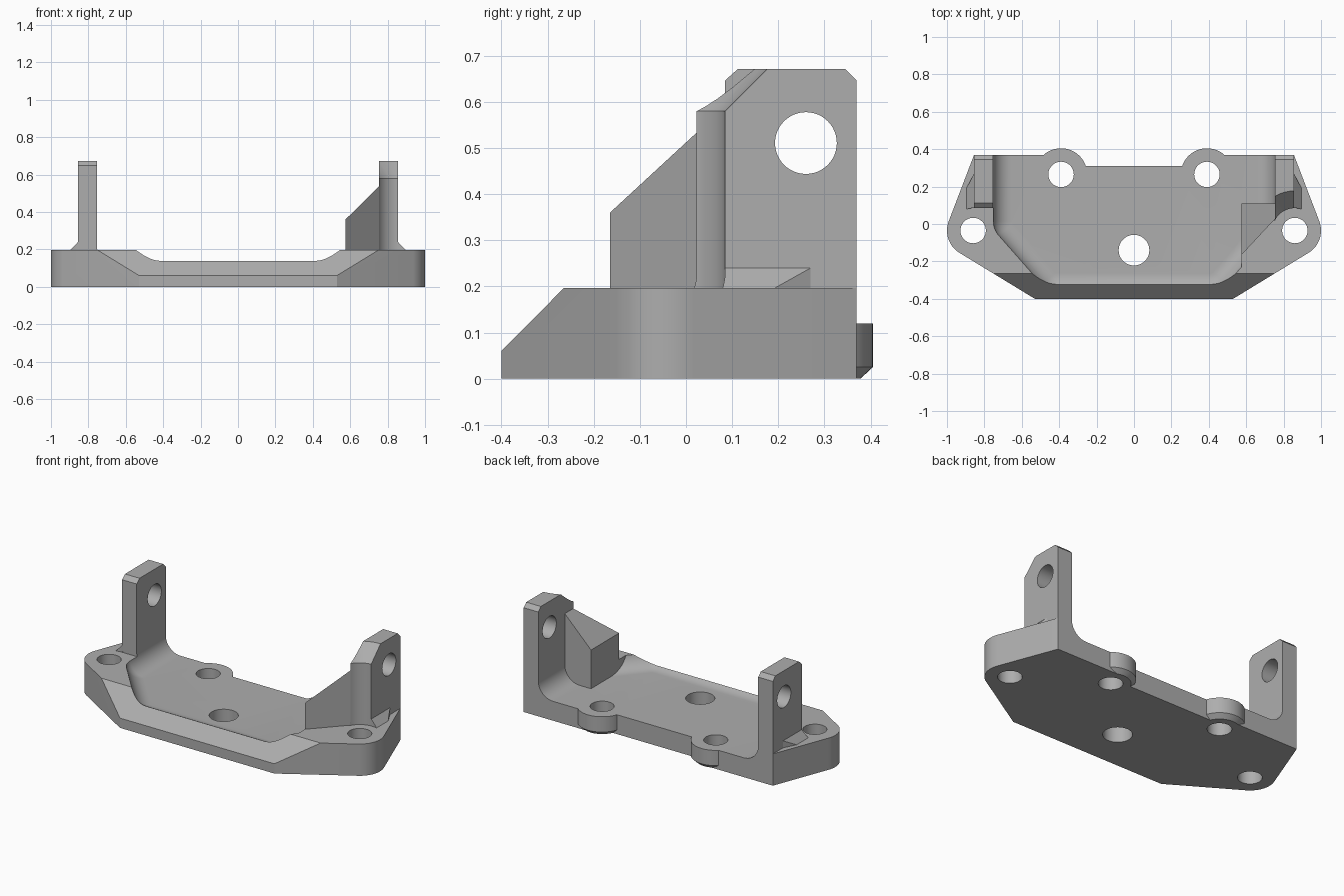
import bpy, bmesh
from math import sin, cos, pi, tau, atan2
from mathutils import Vector

cube = bpy.data.objects.get("Cube")
if cube:
    bpy.data.objects.remove(cube)

metal = bpy.data.materials.new("grey_metal")
metal.use_nodes = True
GREY = (0.42, 0.42, 0.42, 1)
metal.diffuse_color = GREY
metal.node_tree.nodes["Principled BSDF"].inputs["Base Color"].default_value = GREY

RIM, FLOOR, BACK = 0.197, 0.12, 0.37
EAR = Vector((0.86, -0.035))
BUMP = Vector((0.39, 0.265))


def make(name, bm):
    bmesh.ops.recalc_face_normals(bm, faces=bm.faces)
    mesh = bpy.data.meshes.new(name)
    bm.to_mesh(mesh)
    bm.free()
    obj = bpy.data.objects.new(name, mesh)
    mesh.materials.append(metal)
    bpy.context.collection.objects.link(obj)
    return obj


def hull(name, points):
    bm = bmesh.new()
    for p in points:
        bm.verts.new(p)
    bmesh.ops.convex_hull(bm, input=bm.verts)
    bmesh.ops.dissolve_limit(bm, angle_limit=0.01, verts=bm.verts, edges=bm.edges)
    return make(name, bm)


def slab(name, outline, low, high):
    return hull(name, [(x, y, z) for x, y in outline for z in (low, high)])


def loft(name, rings):
    """Closed solid through rings with equal point counts."""
    bm = bmesh.new()
    loops = [[bm.verts.new(p) for p in ring] for ring in rings]
    n = len(loops[0])
    for a, b in zip(loops, loops[1:]):
        for i in range(n):
            j = (i + 1) % n
            bm.faces.new((a[i], a[j], b[j], b[i]))
    bm.faces.new(loops[0])
    bm.faces.new(loops[-1])
    return make(name, bm)


def circle(center, r, n=48):
    return [(center[0] + r * cos(tau * i / n), center[1] + r * sin(tau * i / n)) for i in range(n)]


def turned(name, center, profile):
    return loft(name, [[(x, y, z) for x, y in circle(center, r)] for r, z in profile])


def combine(target, other, operation="DIFFERENCE"):
    mod = target.modifiers.new(operation, "BOOLEAN")
    mod.operation, mod.solver, mod.object = operation, "EXACT", other
    bpy.context.view_layer.objects.active = target
    bpy.ops.object.modifier_apply(modifier=mod.name)


def discard(*objs):
    for o in objs:
        bpy.data.objects.remove(o)


def pocket_cutter():
    """Rounded tray shape with a filleted floor, open at the back."""
    half = [(0.46, -0.365), (0.755, -0.03), (0.755, 0.65)]
    poly = [Vector(p) for p in half] + [Vector((-x, y)) for x, y in reversed(half)]
    corner_r, fillet, n = 0.12, 0.1, len(half) * 2
    normals = []
    for i in range(n):
        d = (poly[(i + 1) % n] - poly[i]).normalized()
        normals.append(Vector((d.y, -d.x)))
    arcs = []
    for i in range(n):
        a, b = normals[i - 1], normals[i]
        center = poly[i] - (a + b) * corner_r / (1 + a.dot(b))
        start = atan2(a.y, a.x)
        turn = (atan2(b.y, b.x) - start) % tau
        arcs += [(center, start + turn * k / 8) for k in range(9)]
    levels = [(FLOOR + fillet * (1 - cos(t)), fillet * (1 - sin(t)))
              for t in (pi / 2 * k / 10 for k in range(11))] + [(1, 0)]
    return loft("pocket_cutter", [[(c.x + (corner_r - d) * cos(t), c.y + (corner_r - d) * sin(t), z)
                                   for c, t in arcs] for z, d in levels])


pocket = pocket_cutter()

# Base plate with screw ears and a sloped front edge
outline = []
for s in (-1, 1):
    outline += [(s * 0.855, BACK), (s * 0.855, 0.27), (s * 0.53, -0.4)]
    outline += circle((s * EAR.x, EAR.y), 0.14, 64)
base = slab("base_plate", outline, 0, RIM)
slope = hull("slope_cutter", [(x, y, z) for x in (-2, 2)
                              for y, z in ((-0.5, -0.04), (-0.165, 0.297), (-0.5, 0.297))])
notch = slab("notch_cutter", [(x, y) for x in (-BUMP.x, BUMP.x) for y in (0.31, 0.6)], -0.1, 0.5)
combine(base, slope)
combine(base, notch)
discard(slope, notch)

# Rounded screw lugs along the back edge
for s in (-1, 1):
    lug = turned("lug", (s * BUMP.x, BUMP.y), [(0.113, 0), (0.14, 0.025), (0.14, FLOOR)])
    combine(base, lug, "UNION")
    discard(lug)
combine(base, pocket)

# Vertical screw holes
for x, y, r in ((0, -0.14, 0.082), (BUMP.x, BUMP.y, 0.068), (-BUMP.x, BUMP.y, 0.068),
                (EAR.x, EAR.y, 0.068), (-EAR.x, EAR.y, 0.068)):
    drill = turned("drill_cutter", (x, y), [(r, -0.1), (r, 0.5)])
    combine(base, drill)
    discard(drill)

# Upright arms with a cross hole, and the sloped foot outside each
parts = [base]
cross = loft("cross_cutter", [[(x, y, z) for y, z in circle((0.26, 0.511), 0.067)] for x in (-2, 2)])
fronts = {"left": [(0, RIM), (0, 0.672)], "right": [(0.085, RIM), (0.085, 0.647), (0.113, 0.672)]}
for side, s in (("left", 1), ("right", -1)):
    profile = fronts[side] + [(0.345, 0.672), (BACK, 0.647), (BACK, RIM)]
    arm = hull(side + "_arm", [(s * x, y, z) for x in (0.7, 0.855) for y, z in profile])
    foot = hull(side + "_foot", [(s * x, y, z) for x, y, z in (
        (0.85, 0.04, 0.24), (0.855, 0.04, 0.24), (0.855, 0.27, 0.24), (0.85, 0.27, 0.24),
        (0.85, 0.04, RIM), (0.895, 0.04, RIM), (0.895, 0.193, RIM), (0.855, 0.27, RIM))])
    clearance = turned("clearance_cutter", (s * EAR.x, EAR.y),
                       [(0.12, 0.1), (0.12, 0.58), (0.24, 0.7)])
    combine(arm, pocket)
    combine(arm, cross)
    combine(foot, clearance)
    if side == "left":
        combine(arm, clearance)
    discard(clearance)
    parts += [arm, foot]
discard(cross, pocket)

# Sloped gusset inside the left arm, and the solid rim below it
gusset = [(0.575, -0.165, 0.36), (0.575, 0.11, 0.36), (0.757, 0.03, 0.54), (0.757, 0.11, 0.54)]
parts.append(hull("gusset", gusset + [(x, y, 0.1) for x, y, z in gusset]))
parts.append(slab("gusset_base", [(0.575, 0.11), (0.575, -0.235), (0.757, 0.11), (0.757, -0.03)], 0.1, RIM))

bpy.ops.object.select_all(action="DESELECT")
for part in parts:
    part.select_set(True)
bpy.context.view_layer.objects.active = base
bpy.ops.object.shade_smooth_by_angle(angle=0.5)
